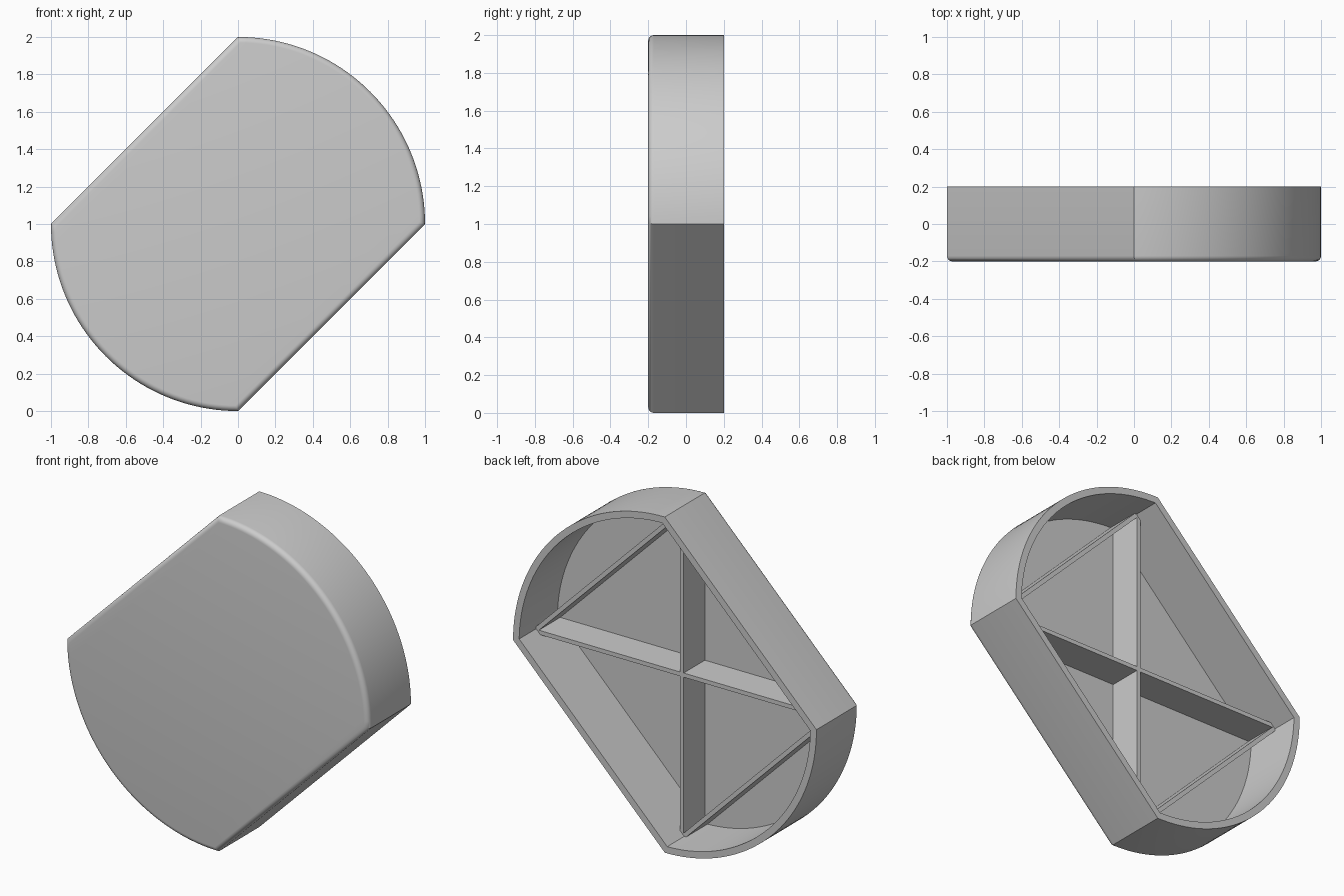
import bpy, bmesh, math
from mathutils import Matrix, Vector

cube = bpy.data.objects.get("Cube")
if cube:
    bpy.data.objects.remove(cube, do_unlink=True)

HALF = math.sqrt(0.5)            # centre to each flat side
WALL, DEPTH, ROUND = 0.04, 0.2, 0.03
RIB, RIB_TOP = 0.025, 0.04

grey = bpy.data.materials.new("plain_grey")
grey.use_nodes = True
colour = (0.6, 0.6, 0.6, 1)
grey.diffuse_color = colour
grey.node_tree.nodes["Principled BSDF"].inputs["Base Color"].default_value = colour


def finish(bm, name, smooth=False):
    bmesh.ops.recalc_face_normals(bm, faces=bm.faces)
    mesh = bpy.data.meshes.new(name)
    bm.to_mesh(mesh)
    bm.free()
    mesh.materials.append(grey)
    obj = bpy.data.objects.new(name, mesh)
    bpy.context.collection.objects.link(obj)
    if smooth:
        bpy.ops.object.select_all(action="DESELECT")
        obj.select_set(True)
        bpy.context.view_layer.objects.active = obj
        bpy.ops.object.shade_smooth_by_angle(angle=math.radians(30))
    return obj


def outline(bm, inset, y, segments=40):
    """Disc outline with two flat sides, drawn inward by inset."""
    radius = 1 - inset
    spread = math.asin((HALF - inset) / radius)
    ring = []
    for middle in (math.pi / 4, math.pi * 5 / 4):
        for i in range(segments + 1):
            a = middle + spread * (2 * i / segments - 1)
            ring.append(bm.verts.new((radius * math.cos(a), y, 1 + radius * math.sin(a))))
    return ring


# Hollow shell: rounded front edge, side wall, rim, inner wall and floor
bm = bmesh.new()
steps = 6
levels = []
for i in range(steps + 1):
    a = i / steps * math.pi / 2
    levels.append((ROUND * (1 - math.sin(a)), -DEPTH + ROUND * (1 - math.cos(a))))
levels += [(0, DEPTH), (WALL, DEPTH), (WALL, WALL - DEPTH)]
rings = [outline(bm, inset, y) for inset, y in levels]
for r, s in zip(rings, rings[1:]):
    for i in range(len(r)):
        j = (i + 1) % len(r)
        bm.faces.new((r[i], r[j], s[j], s[i]))
bm.faces.new(rings[0])
bm.faces.new(rings[-1])
finish(bm, "shell", smooth=True)


def rib(name, length, angle, offset=0):
    """Upright strip on the floor, turned about the y axis."""
    low = -DEPTH + WALL / 2
    bm = bmesh.new()
    bmesh.ops.create_cube(bm, size=1)
    bm.transform(Matrix.Translation((0, 0, 1))
                 @ Matrix.Rotation(angle, 4, "Y")
                 @ Matrix.Translation((0, (low + RIB_TOP) / 2, offset))
                 @ Matrix.Diagonal(Vector((length, RIB_TOP - low, RIB, 1))))
    finish(bm, name)


# Crossing ribs, then one rib across the base of each rounded end
rib("horizontal_rib", 1.94, 0)
rib("vertical_rib", 1.94, math.pi / 2)
for name, side in (("upper_end_rib", 1), ("lower_end_rib", -1)):
    rib(name, 2 * HALF - WALL, math.pi / 4, side * (HALF - 0.02))
